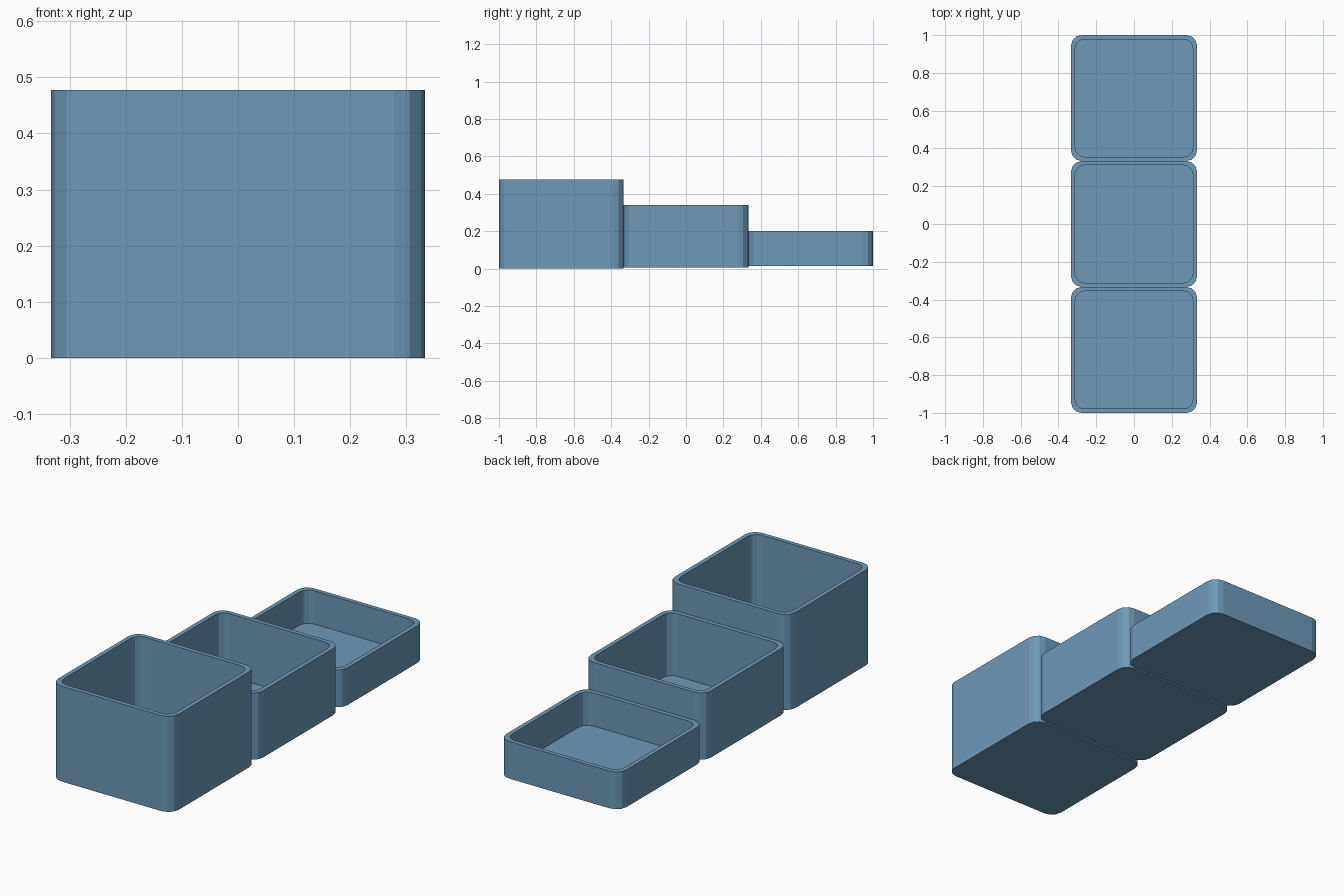
import bpy
import bmesh
import math

if "Cube" in bpy.data.objects:
    bpy.data.objects.remove(bpy.data.objects["Cube"])

blue = bpy.data.materials.new("slate_blue")
blue.diffuse_color = (0.156, 0.319, 0.468, 1.0)
blue.use_nodes = True
blue.node_tree.nodes["Principled BSDF"].inputs["Base Color"].default_value = blue.diffuse_color

HALF = 1 / 3      # half width of each square bin
WALL = 0.022
FLOOR = 0.02


def rounded_square(half, radius, segments=3):
    """Counter-clockwise outline of a square with faceted round corners."""
    pts = []
    for corner in range(4):
        mid = math.radians(45 + 90 * corner)
        cx = math.copysign(half - radius, math.cos(mid))
        cy = math.copysign(half - radius, math.sin(mid))
        for i in range(segments + 1):
            a = math.radians(90 * corner + 90 * i / segments)
            pts.append((cx + radius * math.cos(a), cy + radius * math.sin(a)))
    return pts


def make_bin(name, y, bottom, top):
    """Open bin: outer wall, rim, inner wall and floor joined as one shell."""
    outer = rounded_square(HALF, 0.055)
    inner = rounded_square(HALF - WALL, 0.048)
    bm = bmesh.new()
    rings = [[bm.verts.new((px, py, z)) for px, py in outline]
             for outline, z in ((outer, bottom), (outer, top),
                                (inner, top), (inner, bottom + FLOOR))]
    for low, high in zip(rings, rings[1:]):
        for i in range(len(low)):
            j = (i + 1) % len(low)
            bm.faces.new((low[i], low[j], high[j], high[i]))
    bm.faces.new(rings[0][::-1])   # underside
    bm.faces.new(rings[-1])        # inside floor
    mesh = bpy.data.meshes.new(name)
    bm.to_mesh(mesh)
    bm.free()
    mesh.materials.append(blue)
    obj = bpy.data.objects.new(name, mesh)
    obj.location.y = y
    bpy.context.collection.objects.link(obj)


# Three bins stepping down from front to back
make_bin("tall_bin", -2 * HALF, 0.0, 0.477)
make_bin("medium_bin", 0.0, 0.007, 0.34)
make_bin("short_bin", 2 * HALF, 0.014, 0.20)
